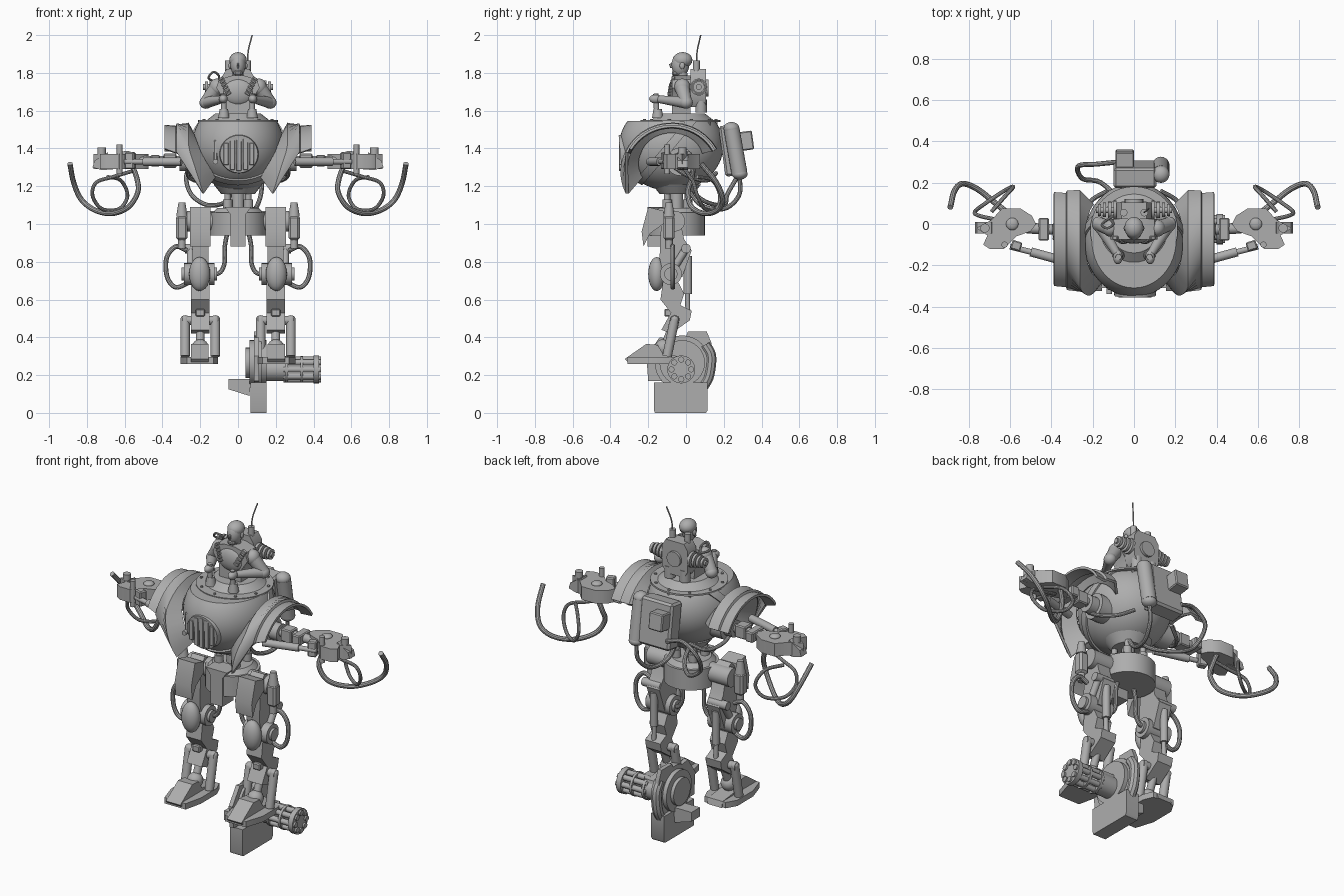
import bpy, bmesh, math
from mathutils import Vector, Matrix, Euler

GREY = bpy.data.materials.new("grey metal")
GREY.diffuse_color = (0.42, 0.42, 0.42, 1)
HULL_C, HULL_R = Vector((0, -0.078, 1.415)), Vector((0.243, 0.276, 0.24))

def finish(name, bm, both=False):
    """Write the bmesh to an object, with a mirrored twin if both is set."""
    for s in ((1, -1) if both else (1,)):
        b = bm.copy()
        for v in b.verts:
            v.co.x *= s
        bmesh.ops.recalc_face_normals(b, faces=b.faces)
        for f in b.faces:
            f.smooth = True
        for e in b.edges:
            e.smooth = len(e.link_faces) == 2 and e.calc_face_angle(0) < math.radians(35)
        me = bpy.data.meshes.new(name)
        b.to_mesh(me)
        b.free()
        me.materials.append(GREY)
        label = name + ("_left" if s > 0 else "_right") if both else name
        bpy.context.collection.objects.link(bpy.data.objects.new(label, me))
    bm.free()

def box(name, loc, size, rot=(0, 0, 0), both=False, bev=0.006):
    bm = bmesh.new()
    bmesh.ops.create_cube(bm, size=1, matrix=Matrix.Diagonal((*size, 1)))
    bmesh.ops.bevel(bm, geom=bm.edges[:], offset=bev, segments=1, affect='EDGES')
    bm.transform(Matrix.Translation(loc) @ Euler([math.radians(a) for a in rot]).to_matrix().to_4x4())
    finish(name, bm, both)

def cyl(name, p, q, r, r2=None, n=20, both=False):
    p, q = Vector(p), Vector(q)
    bm = bmesh.new()
    bmesh.ops.create_cone(bm, cap_ends=True, segments=n, radius1=r, radius2=r if r2 is None else r2, depth=(q - p).length)
    bm.transform(Matrix.Translation((p + q) / 2) @ (q - p).to_track_quat('Z', 'Y').to_matrix().to_4x4())
    finish(name, bm, both)

def ball(name, loc, r, both=False, n=20):
    bm = bmesh.new()
    bmesh.ops.create_uvsphere(bm, u_segments=n, v_segments=n // 2 + 2, radius=1)
    bm.transform(Matrix.Translation(loc) @ Matrix.Diagonal((*r, 1)))
    finish(name, bm, both)

def prism(name, pts, axis, a, b, both=False):
    """Extrude a 2D profile along x (y,z points), y (x,z) or z (x,y)."""
    put = {'x': lambda u, v, w: (w, u, v), 'y': lambda u, v, w: (u, w, v), 'z': lambda u, v, w: (u, v, w)}[axis]
    bm = bmesh.new()
    lo, hi = [[bm.verts.new(put(u, v, w)) for u, v in pts] for w in (a, b)]
    bm.faces.new(lo)
    bm.faces.new(hi[::-1])
    for i in range(len(pts)):
        j = (i + 1) % len(pts)
        bm.faces.new((lo[i], lo[j], hi[j], hi[i]))
    finish(name, bm, both)

def tube(name, pts, r, both=False, n=10):
    """Round hose through the points (Catmull-Rom)."""
    P = [Vector(p) for p in pts]
    P = [2 * P[0] - P[1]] + P + [2 * P[-1] - P[-2]]
    path = []
    for a, b, c, d in zip(P, P[1:], P[2:], P[3:]):
        for t in [k / 6 for k in range(6)]:
            path.append(0.5 * (2 * b + (c - a) * t + (2 * a - 5 * b + 4 * c - d) * t * t + (3 * b - a - 3 * c + d) * t ** 3))
    path.append(P[-2])
    bm, rings = bmesh.new(), []
    side = (path[1] - path[0]).orthogonal()
    for i, p in enumerate(path):
        d = (path[min(i + 1, len(path) - 1)] - path[max(i - 1, 0)]).normalized()
        side = (side - d * side.dot(d)).normalized()
        up = d.cross(side)
        ang = [math.tau * k / n for k in range(n)]
        rings.append([bm.verts.new(p + r * (math.cos(t) * side + math.sin(t) * up)) for t in ang])
    for A, B in zip(rings, rings[1:]):
        for k in range(n):
            bm.faces.new((A[k], A[k - 1], B[k - 1], B[k]))
    bm.faces.new(rings[0])
    bm.faces.new(rings[-1])
    finish(name, bm, both)

def egg(name, grow, cuts):
    """Hull ellipsoid, trimmed by planes (point, outward normal)."""
    bm = bmesh.new()
    bmesh.ops.create_uvsphere(bm, u_segments=48, v_segments=32, radius=grow)
    bm.transform(Matrix.Translation(HULL_C) @ Matrix.Diagonal((*HULL_R, 1)))
    for co, no in cuts:
        bmesh.ops.bisect_plane(bm, geom=bm.verts[:] + bm.edges[:] + bm.faces[:], plane_co=co, plane_no=no, clear_outer=True)
        bmesh.ops.holes_fill(bm, edges=[e for e in bm.edges if e.is_boundary])
    finish(name, bm)

# Hull, raised band, deck and cockpit collar
egg("hull", 1, [((0, 0, 1.545), (0, 0, 1))])
N = Vector((0, -0.76, 0.65))
mid = Vector((0, -0.02, 1.5))
egg("hull_band", 1.04, [(mid + N * 0.015, N), (mid - N * 0.03, -N), ((0, 0, 1.545), (0, 0, 1))])
cyl("deck_rim", (0, -0.03, 1.54), (0, -0.03, 1.55), 0.212, n=40)
cyl("deck_cone", (0, -0.02, 1.55), (0, -0.02, 1.585), 0.165, 0.12, n=40)
for i in range(10):
    t = math.tau * (i + .5) / 10
    x, y = 0.19 * math.cos(t), -0.03 + 0.19 * math.sin(t)
    cyl("deck_bolt", (x, y, 1.515), (x, y, 1.557), 0.008, n=8)
# Round front grille
cyl("grille_ring", (0.005, -0.29, 1.375), (0.005, -0.348, 1.37), 0.108, 0.1, n=36)
for i in range(-2, 3):
    x = 0.034 * i
    h = 2 * math.sqrt(0.09 ** 2 - x * x)
    box("grille_bar", (x + 0.005, -0.347, 1.37), (0.026, 0.018, h), bev=0.003)
cyl("headlamp", (-0.12, -0.34, 1.33), (-0.12, -0.27, 1.33), 0.014)
box("headlamp_post", (-0.12, -0.305, 1.39), (0.022, 0.03, 0.11))

# Shoulder armour: rows of (x, radius, start angle) swept round the arm axis, first row pulled onto the hull
bm, rows = bmesh.new(), []
for i, (x, r, t0) in enumerate(((0.222, 0.21, -20), (0.262, 0.262, -26), (0.325, 0.258, 24), (0.33, 0.245, 25), (0.388, 0.25, 30))):
    row = []
    for k in range(19):
        t = math.radians(t0 + (152 - t0) * k / 18)
        dx = -0.08 * max(0, 1 - max(0, math.degrees(t) + 26) / 55)
        p = Vector((x + dx * (x < 0.3), -0.075 - (r + .01) * math.cos(t), 1.275 + r * math.sin(t)))
        if i == 0:
            d = p - HULL_C
            p = HULL_C + d / Vector([a / b for a, b in zip(d, HULL_R)]).length * 1.02
        row.append(bm.verts.new(p))
    rows.append(row)
for A, B in zip(rows, rows[1:]):
    for k in range(18):
        bm.faces.new((A[k], A[k + 1], B[k + 1], B[k]))
bmesh.ops.recalc_face_normals(bm, faces=bm.faces)
bmesh.ops.solidify(bm, geom=bm.faces[:], thickness=0.014)
finish("shoulder_armour", bm, True)

# Arms
cyl("shoulder_joint", (0.18, -0.03, 1.33), (0.26, -0.03, 1.33), 0.075, both=True)
cyl("shoulder_hub", (0.26, -0.03, 1.33), (0.31, -0.03, 1.33), 0.05, both=True)
cyl("arm_rod", (0.3, -0.03, 1.335), (0.52, -0.02, 1.335), 0.026, both=True)
box("arm_sleeve", (0.36, -0.03, 1.335), (0.07, 0.07, 0.075), both=True)
box("elbow_block", (0.437, -0.025, 1.335), (0.05, 0.11, 0.06), both=True)
cyl("arm_actuator", (0.3, -0.19, 1.33), (0.5, -0.135, 1.33), 0.022, both=True)
cyl("actuator_rod", (0.5, -0.135, 1.33), (0.6, -0.11, 1.33), 0.014, both=True)
prism("hand_plate", [(0.475, 0.0), (0.495, 0.04), (0.55, 0.075), (0.64, 0.075), (0.69, 0.02), (0.765, -0.02), (0.71, -0.055),
                     (0.73, -0.1), (0.7, -0.12), (0.63, -0.12), (0.57, -0.06), (0.5, -0.035)], 'z', 1.292, 1.37, True)
prism("hand_claw", [(0.69, 1.38), (0.76, 1.335), (0.77, 1.3), (0.72, 1.285), (0.66, 1.29)], 'y', -0.045, 0.01, True)
box("hand_bracket", (0.57, -0.105, 1.335), (0.05, 0.045, 0.09), (0, 0, 18), True)
cyl("hand_pin", (0.627, -0.1, 1.265), (0.627, -0.1, 1.42), 0.015, both=True)
cyl("hand_post", (0.722, -0.02, 1.35), (0.722, -0.02, 1.405), 0.022, both=True)
ball("hand_knob", (0.59, 0.0, 1.372), (0.03, 0.03, 0.015), True)
tube("whip_hose", [(0.56, 0.04, 1.31), (0.535, 0.03, 1.24), (0.53, 0.01, 1.17), (0.58, 0.03, 1.09), (0.67, 0.1, 1.055), (0.76, 0.17, 1.075),
                   (0.83, 0.195, 1.13), (0.87, 0.16, 1.22), (0.89, 0.08, 1.32)], 0.014, True)
tube("loop_hose", [(0.56, 0.0, 1.28), (0.66, 0.02, 1.25), (0.75, 0.04, 1.22), (0.77, 0.06, 1.15), (0.72, 0.1, 1.08), (0.63, 0.16, 1.08),
                   (0.585, 0.18, 1.15), (0.62, 0.14, 1.23), (0.69, 0.06, 1.25)], 0.01, True)

# Pilot
prism("pilot_torso", [(-0.07, 1.56), (0.07, 1.56), (0.075, 1.66), (0.115, 1.72), (0.1, 1.765), (0.035, 1.785), (-0.035, 1.785),
                      (-0.1, 1.765), (-0.115, 1.72), (-0.075, 1.66)], 'y', -0.075, 0.025)
ball("pilot_chest", (0, -0.055, 1.7), (0.09, 0.04, 0.075))
cyl("pilot_neck", (0, -0.015, 1.76), (0, -0.025, 1.82), 0.028)
ball("pilot_head", (0, -0.03, 1.842), (0.04, 0.047, 0.062))
box("pilot_nose", (0, -0.078, 1.838), (0.012, 0.018, 0.025), (20, 0, 0), bev=0.003)
box("pilot_jaw", (0, -0.05, 1.8), (0.045, 0.05, 0.03), bev=0.01)
ball("pilot_hair", (0, -0.018, 1.868), (0.046, 0.052, 0.042))
ball("pilot_ear", (0.042, -0.02, 1.838), (0.008, 0.014, 0.018), True)
ball("pilot_shoulder", (0.112, -0.02, 1.725), (0.04, 0.042, 0.045), True)
cyl("pilot_upper_arm", (0.115, -0.02, 1.72), (0.17, 0.0, 1.645), 0.038, 0.032, both=True)
ball("pilot_elbow", (0.17, 0.0, 1.643), (0.034, 0.036, 0.033), True)
cyl("pilot_forearm", (0.17, 0.0, 1.643), (0.085, -0.14, 1.66), 0.032, 0.02, both=True)
ball("pilot_hand", (0.078, -0.16, 1.662), (0.023, 0.035, 0.024), True)
cyl("joystick", (0.075, -0.155, 1.57), (0.075, -0.16, 1.69), 0.014, both=True)
cyl("joystick_base", (0.075, -0.15, 1.56), (0.075, -0.15, 1.61), 0.03, 0.022, both=True)
for t in (0, 0.2, 0.4, 0.6, 0.8, 1):
    box("chest_strap_pouch", (0.05 + 0.04 * t, -0.088 + 0.02 * t, 1.69 + 0.08 * t), (0.028, 0.02, 0.013), (0, 30, 0), True, 0.003)
# Pilot radio pack with side drums and antenna
prism("radio_pack", [(-0.06, 1.62), (0.06, 1.62), (0.085, 1.66), (0.085, 1.78), (0.06, 1.82), (-0.06, 1.82), (-0.085, 1.78), (-0.085, 1.66)], 'y', 0.025, 0.105)
cyl("radio_dial", (0, 0.1, 1.72), (0, 0.12, 1.72), 0.045)
for i in range(4):
    cyl("radio_drum", (0.085 + 0.025 * i, 0.068, 1.725), (0.1 + 0.025 * i, 0.068, 1.725), 0.045 - 0.005 * i, both=True)
cyl("radio_drum_axle", (0.08, 0.068, 1.725), (0.185, 0.068, 1.725), 0.015, both=True)
cyl("radio_bottle", (0.05, 0.08, 1.59), (0.05, 0.08, 1.66), 0.03, both=True)
cyl("radio_stub", (0.05, 0.055, 1.81), (0.05, 0.055, 1.865), 0.018, both=True)
tube("antenna", [(0.05, 0.055, 1.85), (0.055, 0.06, 1.92), (0.075, 0.078, 2.0)], 0.004, n=6)
tube("radio_wire", [(-0.1, 0.04, 1.75), (-0.155, 0.0, 1.77), (-0.13, -0.02, 1.805), (-0.1, 0.0, 1.78), (-0.12, 0.03, 1.73)], 0.006)

# Back power unit, tank and cables
box("power_unit", (0.005, 0.24, 1.39), (0.21, 0.1, 0.27), (8, 0, 0), bev=0.012)
box("power_unit_vent", (-0.045, 0.315, 1.44), (0.09, 0.08, 0.1), (8, 0, 0))
cyl("tank", (0.13, 0.242, 1.5), (0.13, 0.283, 1.27), 0.042)
ball("tank_cap", (0.13, 0.241, 1.505), (0.042, 0.042, 0.035))
ball("tank_base", (0.13, 0.284, 1.265), (0.042, 0.042, 0.03))
tube("tank_hose", [(0.13, 0.285, 1.25), (0.12, 0.28, 1.15), (0.09, 0.2, 1.08), (0.06, 0.08, 1.1), (0.05, 0.0, 1.2)], 0.012)
tube("power_cable", [(-0.08, 0.3, 1.32), (-0.18, 0.29, 1.34), (-0.27, 0.28, 1.27), (-0.25, 0.22, 1.16), (-0.16, 0.2, 1.1), (-0.06, 0.1, 1.12), (-0.04, 0.0, 1.2)], 0.012)
tube("shoulder_cable", [(0.27, -0.06, 1.3), (0.26, 0.02, 1.25), (0.21, 0.11, 1.23), (0.13, 0.16, 1.27)], 0.011, True)

# Waist and pelvis
cyl("waist_socket", (0, -0.05, 1.16), (0, -0.05, 1.21), 0.09, 0.13)
cyl("waist_core", (0, -0.05, 1.05), (0, -0.05, 1.2), 0.035)
for y in (-0.1, 0.01):
    cyl("waist_piston", (0.055, y, 1.06), (0.055, y, 1.2), 0.017, both=True)
    cyl("waist_piston_base", (0.055, y, 1.06), (0.055, y, 1.13), 0.025, both=True)
cyl("pelvis_disc", (0, -0.05, 0.94), (0, -0.05, 1.06), 0.15, n=32)
cyl("pelvis_top", (0, -0.05, 1.06), (0, -0.05, 1.085), 0.135, 0.11, n=32)
prism("pelvis_front", [(-0.04, 0.88), (0.04, 0.88), (0.04, 1.05), (0.07, 1.09), (-0.07, 1.09), (-0.04, 1.05)], 'y', -0.205, -0.1)
cyl("hip_axle", (0.1, -0.06, 1.015), (0.27, -0.06, 1.015), 0.055, both=True)

# Legs
prism("thigh", [(-0.13, 1.04), (-0.09, 1.085), (-0.04, 1.06), (-0.01, 0.92), (0.03, 0.86), (-0.02, 0.72), (-0.11, 0.7), (-0.14, 0.82)], 'x', 0.155, 0.24, True)
prism("thigh_plate", [(-0.2, 1.09), (-0.235, 0.96), (-0.225, 0.88), (-0.19, 0.95), (-0.12, 1.0), (-0.12, 1.07)], 'x', 0.145, 0.255, True)
box("hip_damper", (0.297, -0.09, 0.98), (0.06, 0.06, 0.13), both=True, bev=0.012)
cyl("hip_damper_top", (0.297, -0.09, 1.04), (0.297, -0.09, 1.115), 0.03, 0.018, both=True)
cyl("hip_damper_foot", (0.297, -0.09, 0.87), (0.297, -0.09, 0.92), 0.02, both=True)
cyl("knee_axle", (0.125, -0.08, 0.735), (0.285, -0.08, 0.735), 0.058, both=True)
cyl("knee_hub", (0.11, -0.08, 0.735), (0.3, -0.08, 0.735), 0.035, both=True)
ball("knee_cap", (0.203, -0.155, 0.735), (0.056, 0.045, 0.09), True)
cyl("knee_link", (0.25, 0.0, 0.87), (0.25, -0.08, 0.74), 0.02, both=True)
cyl("calf_pivot", (0.16, 0.0, 0.87), (0.28, 0.0, 0.87), 0.025, both=True)
cyl("calf_piston", (0.205, 0.01, 0.63), (0.205, 0.01, 0.83), 0.022, both=True)
cyl("calf_piston_rod", (0.205, 0.01, 0.53), (0.205, 0.0, 0.87), 0.013, both=True)
prism("shin", [(-0.12, 0.71), (-0.04, 0.69), (-0.01, 0.63), (-0.03, 0.57), (0.03, 0.54), (0.02, 0.49), (-0.08, 0.42), (-0.13, 0.44),
               (-0.08, 0.53), (-0.135, 0.6)], 'x', 0.15, 0.25, True)
box("shin_window", (0.2, -0.085, 0.53), (0.05, 0.06, 0.04), both=True)
cyl("ankle_axle", (0.105, -0.06, 0.49), (0.295, -0.06, 0.49), 0.024, both=True)
for x in (0.12, 0.28):
    cyl("ankle_rod", (x, -0.06, 0.495), (x, -0.1, 0.3), 0.025, both=True)
    ball("ankle_rod_top", (x, -0.06, 0.495), (0.025, 0.025, 0.022), True)
cyl("ankle_piston", (0.2, -0.07, 0.46), (0.2, -0.11, 0.36), 0.022, both=True)
ball("ankle_ball", (0.2, -0.12, 0.345), (0.045, 0.045, 0.045), True)
prism("foot", [(-0.325, 0.285), (-0.21, 0.365), (-0.15, 0.36), (-0.12, 0.31), (0.01, 0.295), (0.02, 0.26), (-0.3, 0.26)], 'x', 0.155, 0.25, True)
prism("foot_sole", [(0.13, -0.31), (0.27, -0.31), (0.305, -0.2), (0.305, -0.05), (0.27, 0.01), (0.13, 0.01), (0.105, -0.05), (0.105, -0.2)], 'z', 0.26, 0.295, True)
tube("outer_knee_hose", [(0.27, -0.07, 0.86), (0.33, -0.07, 0.88), (0.378, -0.07, 0.82), (0.375, -0.07, 0.72), (0.33, -0.07, 0.665), (0.26, -0.07, 0.69)], 0.013, True)
tube("inner_knee_hose", [(0.055, -0.07, 0.96), (0.07, -0.07, 0.88), (0.072, -0.07, 0.79), (0.1, -0.07, 0.74), (0.15, -0.07, 0.74)], 0.012, True)

# Rotary gun beside the left foot
prism("magazine", [(-0.165, 0), (0.105, 0), (0.115, 0.015), (0.115, 0.16), (-0.17, 0.16), (-0.17, 0.015)], 'x', 0.065, 0.15)
for a, b, r in ((0.06, 0.15, 0.12), (0.04, 0.06, 0.08), (0.085, 0.125, 0.145)):
    cyl("gun_drum", (a, -0.02, 0.265), (b, -0.02, 0.265), r, n=32)
prism("gun_shield", [(-0.2, 0.17), (-0.21, 0.3), (-0.14, 0.4), (-0.01, 0.38), (0.01, 0.43), (0.11, 0.43), (0.135, 0.37), (0.13, 0.24), (0.08, 0.16)], 'x', 0.085, 0.11)
tube("ammo_chute", [(0.105, 0.1, 0.36), (0.105, 0.13, 0.3), (0.105, 0.12, 0.2), (0.105, 0.09, 0.14)], 0.03)
prism("gun_handle", [(-0.05, 0.125), (0.06, 0.09), (0.07, 0.18), (-0.05, 0.18)], 'y', -0.06, 0.02)
cyl("gun_receiver", (0.14, -0.025, 0.23), (0.25, -0.025, 0.23), 0.062, n=24)
for a, b, r in ((0.25, 0.265, 0.07), (0.33, 0.345, 0.07), (0.4, 0.43, 0.074)):
    cyl("barrel_clamp", (a, -0.025, 0.23), (b, -0.025, 0.23), r, n=24)
for i in range(8):
    t = math.tau * i / 8
    y, z = -0.025 + 0.052 * math.cos(t), 0.23 + 0.052 * math.sin(t)
    cyl("barrel", (0.24, y, z), (0.44, y, z), 0.016, n=12)
